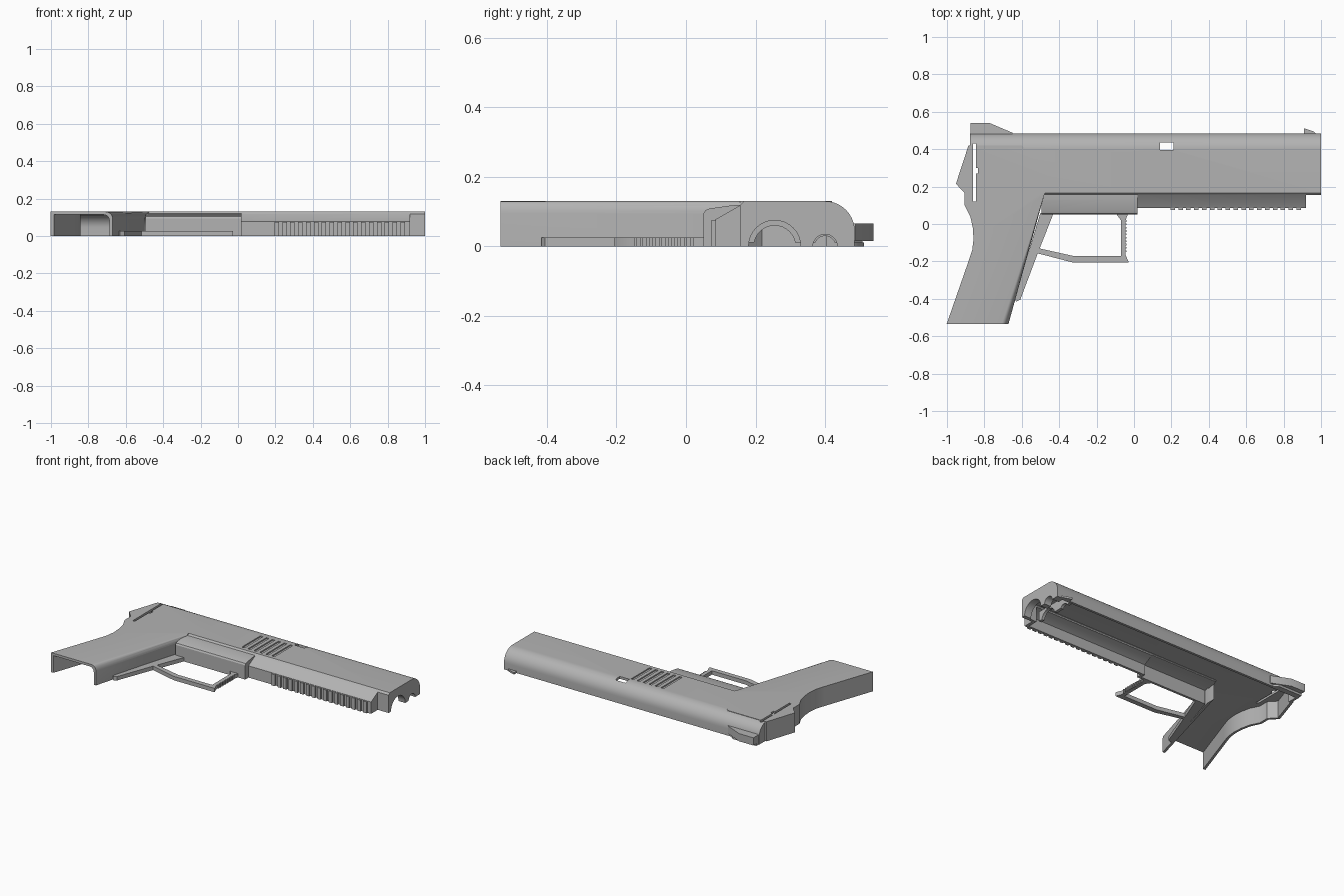
import bpy, bmesh, math
from mathutils import Vector

if "Cube" in bpy.data.objects:
    bpy.data.objects.remove(bpy.data.objects["Cube"], do_unlink=True)

grey = bpy.data.materials.new("plain_grey")
grey.use_nodes = True
grey.diffuse_color = (0.45, 0.45, 0.45, 1)
grey.node_tree.nodes["Principled BSDF"].inputs["Base Color"].default_value = (0.45, 0.45, 0.45, 1)

TOP, WALL, DEEP = 0.13, 0.016, -0.2


def add_prism(bm, pts, axis, lo, hi):
    """Extrude a 2D outline along x (points are y, z) or z (points are x, y)."""
    def place(p, d):
        return (d, p[0], p[1]) if axis == "x" else (p[0], p[1], d)
    a = [bm.verts.new(place(p, lo)) for p in pts]
    b = [bm.verts.new(place(p, hi)) for p in pts]
    bm.faces.new(a[::-1])
    bm.faces.new(b)
    for i in range(len(pts)):
        j = (i + 1) % len(pts)
        bm.faces.new((a[i], a[j], b[j], b[i]))


def finish(name, bm):
    bmesh.ops.recalc_face_normals(bm, faces=bm.faces)
    mesh = bpy.data.meshes.new(name)
    bm.to_mesh(mesh)
    bm.free()
    mesh.materials.append(grey)
    obj = bpy.data.objects.new(name, mesh)
    bpy.context.collection.objects.link(obj)
    return obj


def prism(name, pts, axis, lo, hi):
    bm = bmesh.new()
    add_prism(bm, pts, axis, lo, hi)
    return finish(name, bm)


def rect(x0, x1, y0, y1):
    return [(x0, y0), (x1, y0), (x1, y1), (x0, y1)]


def boxes(name, items):
    """Several boxes in one object, each x0, x1, y0, y1, z0, z1."""
    bm = bmesh.new()
    for x0, x1, y0, y1, z0, z1 in items:
        add_prism(bm, rect(x0, x1, y0, y1), "z", z0, z1)
    return finish(name, bm)


def inset(pts, d):
    """Mitred inward offset of an outline."""
    p = [Vector(q) for q in pts]
    n = len(p)
    area = sum(p[i - 1].x * p[i].y - p[i].x * p[i - 1].y for i in range(n))
    sign = 1 if area > 0 else -1
    out = []
    for i in range(n):
        u = (p[i] - p[i - 1]).normalized()
        v = (p[(i + 1) % n] - p[i]).normalized()
        nu, nv = Vector((-u.y, u.x)) * sign, Vector((-v.y, v.x)) * sign
        out.append(tuple(p[i] + (nu + nv) * (d / (1 + nu.dot(nv)))))
    return out


def combine(obj, other, operation):
    mod = obj.modifiers.new(operation, "BOOLEAN")
    mod.operation = operation
    mod.solver = "EXACT"
    mod.object = other
    bpy.context.view_layer.objects.active = obj
    bpy.ops.object.modifier_apply(modifier=mod.name)
    bpy.data.objects.remove(other, do_unlink=True)


# Cross-sections (y, z) of the long parts
def slide_section(base):
    arc = [(0.4 + 0.085 * math.sin(a), 0.045 + 0.085 * math.cos(a))
           for a in (math.pi / 2 * i / 10 for i in range(11))]
    return [(0.155, base), (0.155, 0.118), (0.167, TOP)] + arc + [(0.485, base)]


def rail_section(base):
    return [(0.085, base), (0.085, 0.078), (0.155, 0.118), (0.2, 0.118), (0.2, base)]


def block_section(base):
    return [(0.05, base), (0.05, 0.094), (0.056, 0.104), (0.068, 0.109),
            (0.13, 0.118), (0.2, 0.122), (0.2, base)]


# Plan outline (x, y) of the grip and tail, cut off at the given foot
def grip_outline(foot):
    return [(-0.6, 0.42), (-0.885, 0.42), (-0.952, 0.215), (-0.905, 0.165),
            (-0.905, 0.1), (-0.875, 0.04), (-0.862, -0.02), (-0.858, -0.08),
            (-0.865, -0.14), (-0.885, -0.2),
            (-1 - 0.348 * (-0.53 - foot), foot), (-0.67 - 0.277 * (-0.53 - foot), foot),
            (-0.48, 0.155), (-0.45, 0.25)]


def grip_solid(name, pts, lo, hi, radius):
    """Grip prism with its upper front edge rounded."""
    bm = bmesh.new()
    add_prism(bm, pts, "z", lo, hi)
    front = [e for e in bm.edges if all(v.co.z > hi - 0.001 for v in e.verts)
             and abs(e.verts[0].co.y - e.verts[1].co.y) > 0.4
             and max(v.co.x for v in e.verts) > -0.55]
    bmesh.ops.bevel(bm, geom=front, offset=radius, segments=6, profile=0.5, affect="EDGES")
    return finish(name, bm)


# Outer body: slide, grip, rail and block above the guard
body = prism("body_shell", slide_section(0), "x", -0.877, 1)
combine(body, grip_solid("grip", grip_outline(-0.534), 0, TOP, 0.035), "UNION")
combine(body, prism("rail", rail_section(0), "x", -0.3, 0.92), "UNION")
combine(body, prism("block", block_section(0), "x", -0.495, 0.018), "UNION")

# Hollow interior, open underneath and at the foot of the grip
combine(body, prism("slide_inside", inset(slide_section(DEEP), WALL), "x", -0.861, 0.95), "DIFFERENCE")
combine(body, grip_solid("grip_inside", inset(grip_outline(-0.6), WALL), DEEP, TOP - WALL, 0.03), "DIFFERENCE")
combine(body, prism("rail_inside", inset(rail_section(DEEP), WALL), "x", -0.28, 0.9), "DIFFERENCE")
combine(body, prism("block_inside", inset(block_section(DEEP), WALL), "x", -0.5, 0.0), "DIFFERENCE")


# Half-round openings in the muzzle wall
def round_outline(y, r):
    return [(y + r * math.cos(a), r * math.sin(a))
            for a in (math.tau * i / 32 for i in range(32))]


for y, r in ((0.255, 0.075), (0.4, 0.035)):
    combine(body, prism("bore", round_outline(y, r), "x", 0.93, 1.05), "DIFFERENCE")

# Rear slot with its notch, window, and shallow grooves
openings = [(-0.86, -0.845, 0.12, 0.43, 0.05, 0.2), (-0.85, -0.833, 0.27, 0.3, 0.05, 0.2),
            (0.14, 0.212, 0.395, 0.437, 0.05, 0.2)]
openings += [(x, x + 0.02, 0.19, 0.385, TOP - 0.008, 0.2)
             for x in (-0.105 + 0.044 * i for i in range(6))]
for item in openings:
    combine(body, boxes("opening", [item]), "DIFFERENCE")

# Inner rib behind the muzzle
rib = prism("inner_rib", rect(0.168, 0.47, 0.012, 0.075), "x", 0.86, 0.88)
for y, r in ((0.255, 0.06), (0.4, 0.03)):
    combine(rib, prism("rib_bore", round_outline(y, r), "x", 0.8, 0.93), "DIFFERENCE")

# Ridges below the rail
pitch = 0.0421
ridges = boxes("rail_ridges", [(0.195 + pitch * i, 0.219 + pitch * i, 0.074, 0.09, 0, 0.076)
                               for i in range(18) if 0.219 + pitch * i < 0.93])

# Trigger guard, with fine ribs on its front
guard = prism("trigger_guard", [
    (-0.53, -0.153), (-0.33, -0.205), (-0.028, -0.205), (-0.045, -0.165), (-0.045, 0.02),
    (-0.03, 0.06), (-0.1, 0.06), (-0.07, 0.02), (-0.07, -0.172), (-0.32, -0.172),
    (-0.53, -0.125)], "z", 0, 0.026)
ribs = boxes("guard_ribs", [(-0.05, -0.039, y, y + 0.009, 0, 0.026)
                            for y in (-0.15 + 0.018 * i for i in range(10))])

# Strip down the front of the grip
strip = prism("grip_strip", [(-0.43, 0.06), (-0.435, 0.045), (-0.512, -0.15), (-0.608, -0.405),
                             (-0.63, -0.415), (-0.64, -0.4), (-0.5, 0.06)], "z", 0, 0.026)

# Sights
rear_sight = prism("rear_sight", [(-0.873, 0.475), (-0.65, 0.475), (-0.65, 0.488), (-0.77, 0.539),
                                  (-0.873, 0.539)], "z", 0.015, 0.066)
sight_base = prism("rear_sight_base", [(-0.873, 0.475), (-0.66, 0.475), (-0.7, 0.508),
                                       (-0.873, 0.508)], "z", 0, 0.02)
front_sight = prism("front_sight", [(0.908, 0.48), (0.975, 0.48), (0.96, 0.495),
                                    (0.908, 0.512)], "z", 0, 0.012)

# Smooth rounded surfaces, keep hard edges
bpy.ops.object.select_all(action="DESELECT")
for obj in (body, rib, ridges, guard, ribs, strip, rear_sight, sight_base, front_sight):
    obj.select_set(True)
bpy.context.view_layer.objects.active = body
bpy.ops.object.shade_smooth_by_angle(angle=math.radians(30))
